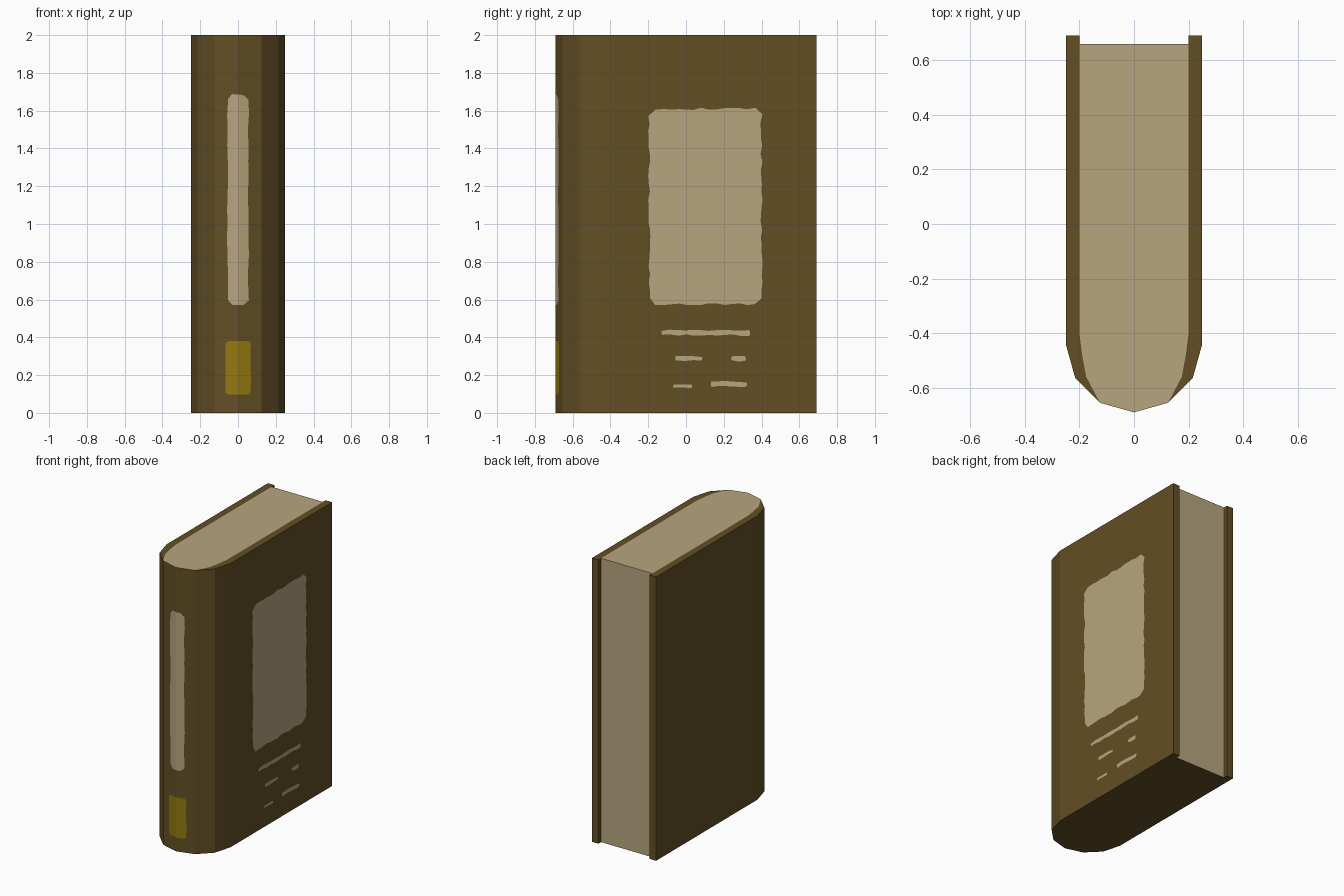
import bpy, bmesh, random
from mathutils import Vector

if "Cube" in bpy.data.objects:
    bpy.data.objects.remove(bpy.data.objects["Cube"])

random.seed(4)


def material(name, rgb):
    m = bpy.data.materials.new(name)
    m.diffuse_color = (*rgb, 1)
    m.use_nodes = True
    m.node_tree.nodes["Principled BSDF"].inputs["Base Color"].default_value = m.diffuse_color
    return m


BROWN = material("brown cover", (0.122, 0.077, 0.018))
CREAM = material("cream paper", (0.474, 0.375, 0.212))
GOLD = material("dull gold", (0.292, 0.191, 0.005))


def finish(bm, name, mats):
    me = bpy.data.meshes.new(name)
    bm.to_mesh(me)
    bm.free()
    for m in mats:
        me.materials.append(m)
    ob = bpy.data.objects.new(name, me)
    bpy.context.collection.objects.link(ob)
    return ob


# Book body: right half of the plan, from fore edge round to the spine centre
HEIGHT = 2.0
half = [(0.2, 0.66), (0.2, 0.69), (0.25, 0.69), (0.25, -0.44),
        (0.215, -0.565), (0.18, -0.60), (0.125, -0.655)]
inner = [(0.175, -0.56), (0.19, -0.48), (0.2, -0.40)]    # page edge along the board


def mirror(pts):
    return [(-x, y) for x, y in reversed(pts)]


outline = half + [(0, -0.69)] + mirror(half)
boards = half + inner
pages = [half[0]] + inner[::-1] + half[5:] + [(0, -0.69)]
pages += mirror([half[0]] + inner[::-1] + half[5:])

bm = bmesh.new()


def add_face(points, mat):
    f = bm.faces.new([bm.verts.new(p) for p in points])
    f.material_index = mat


# outer walls; the last one, between the boards, is the paper fore edge
for i, a in enumerate(outline):
    b = outline[(i + 1) % len(outline)]
    fore_edge = i == len(outline) - 1
    add_face([(*a, 0), (*b, 0), (*b, HEIGHT), (*a, HEIGHT)], 1 if fore_edge else 0)
# top: two boards and the paper; bottom: all cover colour
for ring, mat in ((boards, 0), (mirror(boards), 0), (pages, 1)):
    add_face([(*p, HEIGHT) for p in ring], mat)
    add_face([(*p, 0) for p in ring], 0)
bmesh.ops.remove_doubles(bm, verts=bm.verts[:], dist=0.0005)
bmesh.ops.recalc_face_normals(bm, faces=bm.faces[:])
finish(bm, "book_body", [BROWN, CREAM])


# Thin worn prints: polygon with slightly ragged edges, laid onto a side
def on_right(u, v):
    return Vector((0.2515, u, v))


def on_spine(u, v):
    return Vector((u, -0.6915 + 0.28 * abs(u), v))


def ragged_print(name, corners, place, mat, step=0.04, jitter=0.006):
    pts = []
    for i, a in enumerate(corners):
        a, b = Vector(a), Vector(corners[(i + 1) % len(corners)])
        n = max(1, round((b - a).length / step))
        for k in range(n):
            j = Vector((random.uniform(-1, 1), random.uniform(-1, 1))) * jitter
            pts.append(a.lerp(b, k / n) + j)
    bm = bmesh.new()
    f = bm.faces.new([bm.verts.new((p.x, p.y, 0)) for p in pts])
    f.normal_update()
    bmesh.ops.triangulate(bm, faces=[f])
    if place is on_spine:      # fold along the spine ridge
        bmesh.ops.bisect_plane(bm, geom=bm.verts[:] + bm.edges[:] + bm.faces[:],
                               plane_co=(0, 0, 0), plane_no=(1, 0, 0))
    for v in bm.verts:
        v.co = place(v.co.x, v.co.y)
    finish(bm, name, [mat])


def chamfered(u0, u1, v0, v1, c):
    return [(u0 + c, v0), (u1 - c, v0), (u1, v0 + c), (u1, v1 - c),
            (u1 - c, v1), (u0 + c, v1), (u0, v1 - c), (u0, v0 + c)]


# Front cover picture panel
ragged_print("cover_panel", chamfered(-0.195, 0.4, 0.575, 1.61, 0.035), on_right, CREAM)

# Worn lines under the panel: start, end, centre height, thickness
lines = [(-0.13, 0.335, 0.425, 0.026), (-0.055, 0.085, 0.288, 0.02), (0.24, 0.317, 0.287, 0.024),
         (-0.07, 0.03, 0.142, 0.022), (0.13, 0.32, 0.152, 0.024)]
for i, (u0, u1, v, t) in enumerate(lines):
    ragged_print(f"cover_line_{i + 1}", chamfered(u0, u1, v - t / 2, v + t / 2, 0.005),
                 on_right, CREAM, 0.04, 0.004)

# Spine strip and gold spine tag
ragged_print("spine_strip", chamfered(-0.055, 0.055, 0.57, 1.685, 0.025), on_spine, CREAM, 0.08, 0.003)
ragged_print("spine_tag", chamfered(-0.065, 0.067, 0.097, 0.38, 0.012), on_spine, GOLD, 0.08, 0.002)
